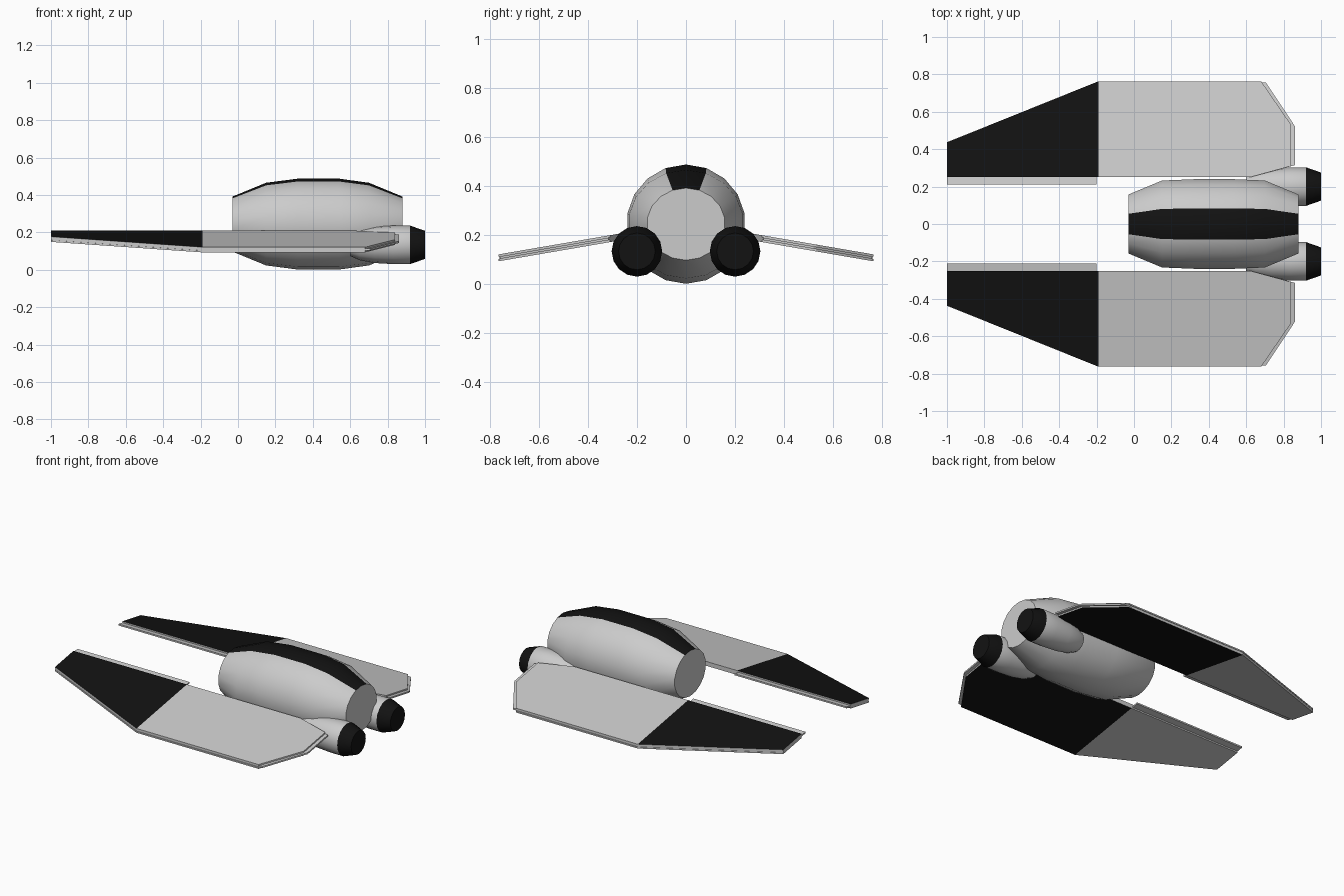
import bpy, bmesh, math

if "Cube" in bpy.data.objects:
    bpy.data.objects.remove(bpy.data.objects["Cube"])

black = bpy.data.materials.new("black")
black.diffuse_color = (0.006, 0.006, 0.006, 1)
black.use_nodes = True
black.node_tree.nodes["Principled BSDF"].inputs["Base Color"].default_value = black.diffuse_color


def finish(name, bm, smooth=False):
    bmesh.ops.recalc_face_normals(bm, faces=bm.faces[:])
    me = bpy.data.meshes.new(name)
    bm.to_mesh(me)
    bm.free()
    me.materials.append(None)       # slot 0: plain grey
    me.materials.append(black)      # slot 1: black
    ob = bpy.data.objects.new(name, me)
    bpy.context.collection.objects.link(ob)
    if smooth:
        bpy.ops.object.select_all(action='DESELECT')
        ob.select_set(True)
        bpy.context.view_layer.objects.active = ob
        bpy.ops.object.shade_smooth_by_angle(angle=math.radians(28))
    return ob


def loft_x(name, rings, cy, cz, sides, is_black):
    """Closed body along x from (x, y radius, z radius) rings; first vertex on top."""
    bm = bmesh.new()
    loops = []
    for x, ry, rz in rings:
        angles = [2 * math.pi * i / sides for i in range(sides)]
        loops.append([bm.verts.new((x, cy + ry * math.sin(a), cz + rz * math.cos(a)))
                      for a in angles])
    for k in range(len(loops) - 1):
        a, b = loops[k], loops[k + 1]
        for i in range(sides):
            j = (i + 1) % sides
            f = bm.faces.new((a[i], a[j], b[j], b[i]))
            f.material_index = int(is_black(k, i))
    bm.faces.new(loops[0])
    bm.faces.new(loops[-1]).material_index = int(is_black(len(loops) - 1, -1))
    return finish(name, bm, True)


def plate(name, outline, side, top, thick, black_top=False, black_bottom=False):
    """Sloping wing plate: outline in x, y; height falls away towards the tip."""
    def z(y):
        return 0.209 - 0.172 * (y - 0.25) - top
    bm = bmesh.new()
    up = [bm.verts.new((x, side * y, z(y))) for x, y in outline]
    lo = [bm.verts.new((x, side * y, z(y) - thick)) for x, y in outline]
    bm.faces.new(up).material_index = int(black_top)
    bm.faces.new(lo).material_index = int(black_bottom)
    n = len(outline)
    for i in range(n):
        j = (i + 1) % n
        bm.faces.new((up[i], up[j], lo[j], lo[i]))
    return finish(name, bm)


# Fuselage with black stripe along the top
hull = [(-0.03, 0.16, 0.147), (0.15, 0.236, 0.221), (0.32, 0.243, 0.243),
        (0.54, 0.243, 0.243), (0.70, 0.236, 0.221), (0.88, 0.16, 0.147)]
loft_x("fuselage", hull, 0, 0.244, 18, lambda k, i: k < 5 and i in (0, 17))

# Wing outlines: front and rear panels, and the wider core plate between them
front = [(-1, 0.25), (-0.19, 0.25), (-0.19, 0.763), (-1, 0.437)]
rear = [(-0.19, 0.25), (0.62, 0.25), (0.84, 0.31), (0.84, 0.53),
        (0.68, 0.763), (-0.19, 0.763)]
core = [(-1, 0.21), (-0.2, 0.21), (-0.2, 0.25), (0.62, 0.25), (0.862, 0.315),
        (0.862, 0.52), (0.705, 0.757), (-0.19, 0.76), (-1, 0.435)]

# Engine: grey tapered pod and black nozzle
pod = [(0.60, 0.06), (0.65, 0.082), (0.73, 0.097), (0.83, 0.103), (0.92, 0.103), (1.0, 0.075)]

for side, label in ((1, "left"), (-1, "right")):
    plate(label + "_wing_core", core, side, 0.009, 0.010)
    for top, layer in ((0.0, "upper"), (0.019, "lower")):
        is_top = layer == "upper"
        plate(f"{label}_{layer}_front_panel", front, side, top, 0.009, black_top=is_top)
        plate(f"{label}_{layer}_rear_panel", rear, side, top, 0.009, black_bottom=not is_top)
    loft_x(label + "_engine", [(x, r, r) for x, r in pod], side * 0.2, 0.133, 16,
           lambda k, i: k >= 4)
